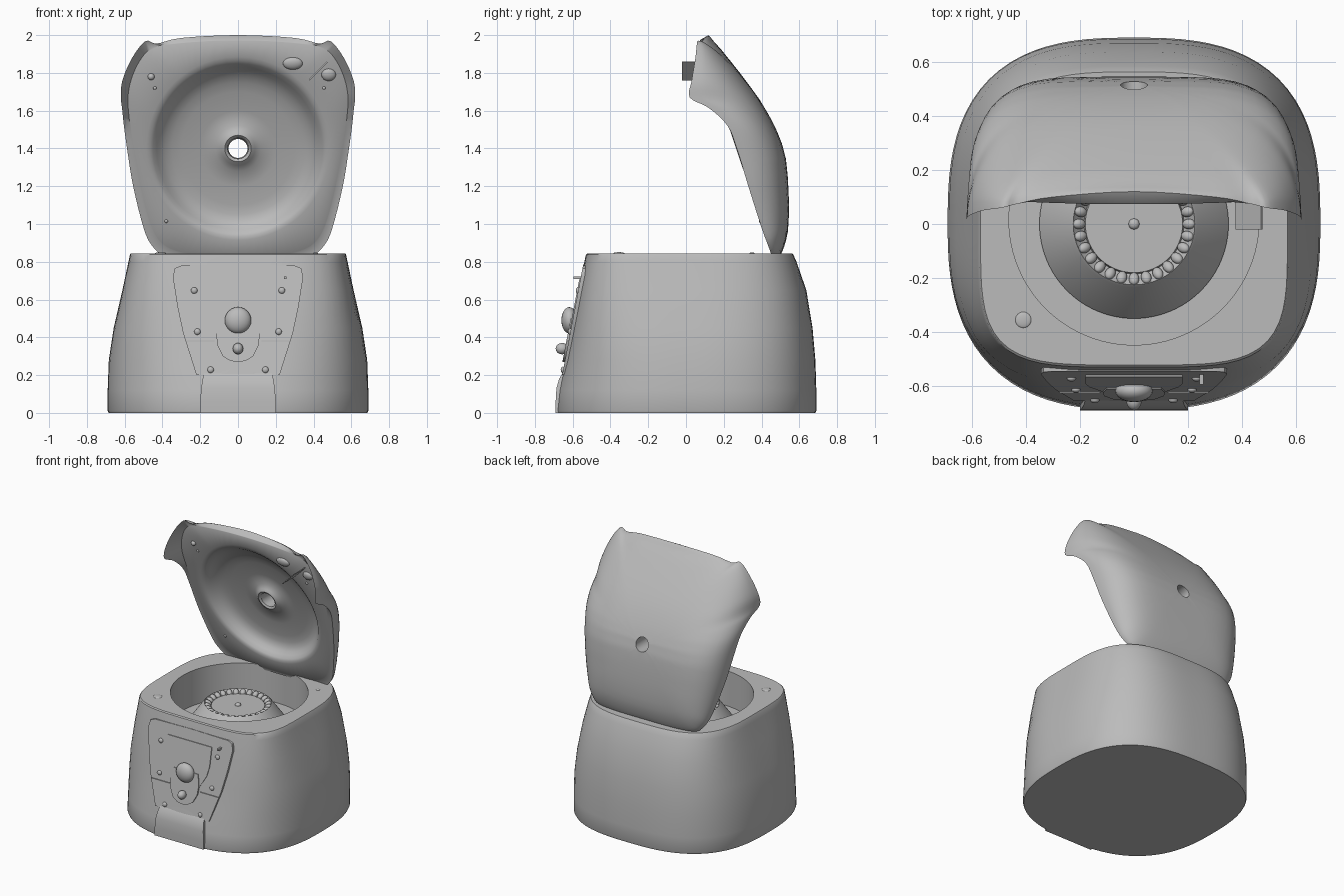
import bpy, bmesh
from math import sin, cos, pi, hypot, radians, atan
from mathutils import Matrix, Vector

if "Cube" in bpy.data.objects:
    bpy.data.objects.remove(bpy.data.objects["Cube"])

grey = bpy.data.materials.new("plain_grey")
grey.use_nodes = True
shade = (0.5, 0.5, 0.5, 1)
grey.diffuse_color = shade
grey.node_tree.nodes["Principled BSDF"].inputs["Base Color"].default_value = shade


def finish(bm, name, angle=35):
    bmesh.ops.recalc_face_normals(bm, faces=bm.faces)
    me = bpy.data.meshes.new(name)
    bm.to_mesh(me)
    bm.free()
    me.materials.append(grey)
    ob = bpy.data.objects.new(name, me)
    bpy.context.collection.objects.link(ob)
    bpy.ops.object.select_all(action='DESELECT')
    ob.select_set(True)
    bpy.context.view_layer.objects.active = ob
    bpy.ops.object.shade_smooth_by_angle(angle=radians(angle))
    return ob


def loft(name, rings, closed=False, angle=35):
    """Skin equal-length rings; closed joins last to first, else ends are capped."""
    bm = bmesh.new()
    rows = [[bm.verts.new(p) for p in ring] for ring in rings]
    pairs = list(zip(rows, rows[1:]))
    if closed:
        pairs.append((rows[-1], rows[0]))
    n = len(rows[0])
    for a, b in pairs:
        for i in range(n):
            j = (i + 1) % n
            bm.faces.new((a[i], a[j], b[j], b[i]))
    if not closed:
        bm.faces.new(rows[0])
        bm.faces.new(rows[-1])
    return finish(bm, name, angle)


def circle(r, z, n=96, cy=0.0):
    return [(r * cos(2 * pi * i / n), cy + r * sin(2 * pi * i / n), z) for i in range(n)]


def lerp(table, t):
    for (t0, v0), (t1, v1) in zip(table, table[1:]):
        if t <= t1:
            return v0 + (v1 - v0) * max(0, t - t0) / (t1 - t0)
    return table[-1][1]


def front_y(z):
    return -0.53 - 0.19 * (0.845 - z)


def place(bm, name, loc, size, rot):
    m = Matrix.Translation(loc) @ rot @ Matrix.Diagonal((*size, 1))
    bmesh.ops.transform(bm, matrix=m, verts=bm.verts)
    return finish(bm, name)


def ball(name, loc, size, rot=Matrix()):
    bm = bmesh.new()
    bmesh.ops.create_uvsphere(bm, u_segments=24, v_segments=12, radius=1)
    return place(bm, name, loc, size, rot)


def box(name, loc, size, rot=Matrix()):
    bm = bmesh.new()
    bmesh.ops.create_cube(bm, size=1)
    return place(bm, name, loc, size, rot)


def front_plate(name, half, lift, depth=0.04):
    """Mirrored x-z outline lying on the sloping front, raised by lift."""
    pts = half + [(-x, z) for x, z in reversed(half) if x > 0]
    return loft(name, [[(x, front_y(z) - lift, z) for x, z in pts],
                       [(x, front_y(z) + depth, z) for x, z in pts]])


# Housing: rounded-square shell with a round chamber sunk into the top
def outline(z, a, front, back, nf, nb, n=96):
    ring = []
    for i in range(n):
        c, s = cos(2 * pi * i / n), sin(2 * pi * i / n)
        b, e = (back, nb) if s > 0 else (front, nf)
        r = (abs(c / a) ** e + abs(s / b) ** e) ** (-1 / e)
        ring.append((r * c, r * s, z))
    return ring


sections = [(0, .685, .685, .685, 2.6, 2.75), (.012, .69, .689, .69, 2.6, 2.75),
            (.12, .69, .677, .69, 2.6, 2.75), (.28, .684, .638, .685, 2.8, 2.8),
            (.45, .658, .605, .67, 3.2, 2.9), (.65, .612, .567, .637, 3.8, 3.1),
            (.8, .58, .538, .585, 4.2, 3.2), (.838, .572, .53, .568, 4.3, 3.2),
            (.845, .568, .522, .563, 4.3, 3.2)]
loft("housing", [outline(*s) for s in sections]
     + [circle(r, z, cy=.015) for r, z in ((.463, .845), (.463, .585), (.1, .585))])

# Rotor: conical skirt, raised lip and sunken disc
loft("rotor", [circle(r, z) for r, z in ((.35, .57), (.35, .605), (.235, .765), (.225, .775),
                                         (.22, .765), (.185, .735), (.18, .755), (.02, .755))])
ball("rotor_knob", (0, 0, .757), (.02, .02, .015))
for i in range(28):
    t = 2 * pi * i / 28
    ball("tube", (.203 * cos(t), .203 * sin(t), .757), (.026, .019, .017),
         Matrix.Rotation(t, 4, 'Z') @ Matrix.Rotation(-.6, 4, 'Y'))
ball("lid_catch_socket", (-.41, -.355, .844), (.03, .03, .007))
ball("small_socket", (.41, .35, .844), (.014, .014, .006))

# Lid rim: smooth closed path with forward-swept corners, right half mirrored
half_rim = [(0, .12, 2), (.3, .10, 1.985), (.43, .075, 1.955), (.49, .06, 1.968),
            (.56, .05, 1.88), (.612, .03, 1.76), (.62, .02, 1.67), (.614, .12, 1.615),
            (.604, .22, 1.52), (.586, .272, 1.39), (.555, .33, 1.2), (.5, .40, .98),
            (.455, .435, .885), (.38, .455, .83), (.2, .465, .81), (0, .465, .81)]
coarse = [Vector(p) for p in half_rim + [(-x, y, z) for x, y, z in half_rim[-2:0:-1]]]
rim = []
for i in range(len(coarse)):
    a, b, c, d = (coarse[(i + k) % len(coarse)] for k in (-1, 0, 1, 2))
    for t in (0, .25, .5, .75):
        rim.append(b + ((c - a) * t + (2 * a - 5 * b + 4 * c - d) * t * t
                        + (3 * b - a - 3 * c + d) * t ** 3) / 2)
soft = rim
for _ in range(16):
    soft = [(soft[i - 1] + soft[i] + soft[(i + 1) % len(soft)]) / 3 for i in range(len(soft))]

MID = 1.4
spine = [(.81, .54), (.95, .55), (1.1, .547), (1.25, .539), (1.345, .529), (1.425, .508),
         (1.5, .478), (1.57, .443), (1.66, .391), (1.74, .338), (1.85, .267), (1.93, .216),
         (1.99, .158), (2, .12)]


def plane_y(z):
    return .45 - .336 * (z - .85)


def bowl_ring(radius, depth):
    ring = []
    for x, y, z in rim:
        k = radius / hypot(x, z - MID)
        zz = MID + (z - MID) * k
        ring.append((x * k, plane_y(zz) + depth, zz))
    return ring


def face_ring(sx, sz, depth):
    return [(x * sx, plane_y(MID + (z - MID) * sz) + depth, MID + (z - MID) * sz)
            for x, y, z in soft]


def back_ring(s):
    ring = []
    for sharp, smooth in zip(rim, soft):
        x, y, z = smooth.lerp(sharp, s ** 6)
        zz = MID + (z - MID) * s
        full = max(lerp(spine, zz), y)
        ring.append((x * s, y + (full - y) * (1 - s ** 5) ** .5, zz))
    return ring


bowl = [(.055, .085), (.07, .075), (.09, .088), (.12, .112), (.2, .11), (.3, .104), (.35, .095),
        (.385, .08), (.41, .06), (.43, .037), (.45, .014), (.465, .004), (.485, 0)]
hole_back = [(x, lerp(spine, z), z) for x, y, z in bowl_ring(.05, 0)]
loft("lid", [bowl_ring(*b) for b in bowl]
     + [face_ring(.94, .968, 0), face_ring(.947, .974, .003), rim]
     + [back_ring(s) for s in (.995, .985, .97, .95, .92, .88, .82, .75, .66, .55, .44, .33,
                               .22, .14)]
     + [hole_back], closed=True, angle=55)

# Lid fittings on the inner face
tilt = Matrix.Rotation(atan(.336), 4, 'X')
for name, x, z, rx, rz in (("pad", .29, 1.85, .052, .034), ("pad", .48, 1.79, .038, .034),
                           ("stud", -.46, 1.78, .018, .018), ("stud", -.44, 1.72, .009, .009),
                           ("stud", .455, 1.72, .009, .009), ("stud", -.38, 1.015, .009, .009)):
    ball("lid_" + name, (x, plane_y(z), z), (rx, min(rx, .02), rz), tilt)
box("latch_blade", (.425, .05, 1.81), (.135, .14, .006), Matrix.Rotation(radians(-45), 4, 'Y'))

# Control panel on the front
front_plate("panel", [(0, .785), (.3, .78), (.335, .765), (.345, .72), (.32, .56), (.29, .42),
                      (.22, .2), (0, .2)], .003, .08)
front_plate("display", [(0, .705), (.18, .705), (.18, .57), (.165, .5), (.12, .42), (0, .42)], .009)
front_plate("button_tongue", [(0, .5), (.1, .5), (.115, .42), (.11, .36), (.08, .3),
                              (.04, .275), (0, .27)], .015)
for x in (-.2, .2):
    box("panel_seam", (x, front_y(.38) - .002, .38), (.15, .012, .006))
ball("dial", (0, front_y(.49) - .02, .49), (.07, .042, .07))
ball("button", (0, front_y(.34) - .03, .34), (.028, .034, .03))
for x, z in ((.232, .648), (.215, .43), (.145, .228)):
    for side in (-1, 1):
        ball("panel_screw", (side * x, front_y(z) - .004, z), (.017, .012, .017))
box("panel_pin", (.25, front_y(.715) - .015, .715), (.014, .05, .014))

# Foot below the panel, easing into the sloping front
loft("front_foot", [[(-w, y, z), (w, y, z), (w, -.6, z), (-w, -.6, z)]
                    for z, w, y in ((0, .2, -.69), (.06, .2, -.69), (.13, .195, -.686),
                                    (.18, .187, -.672), (.21, .18, -.653))])
